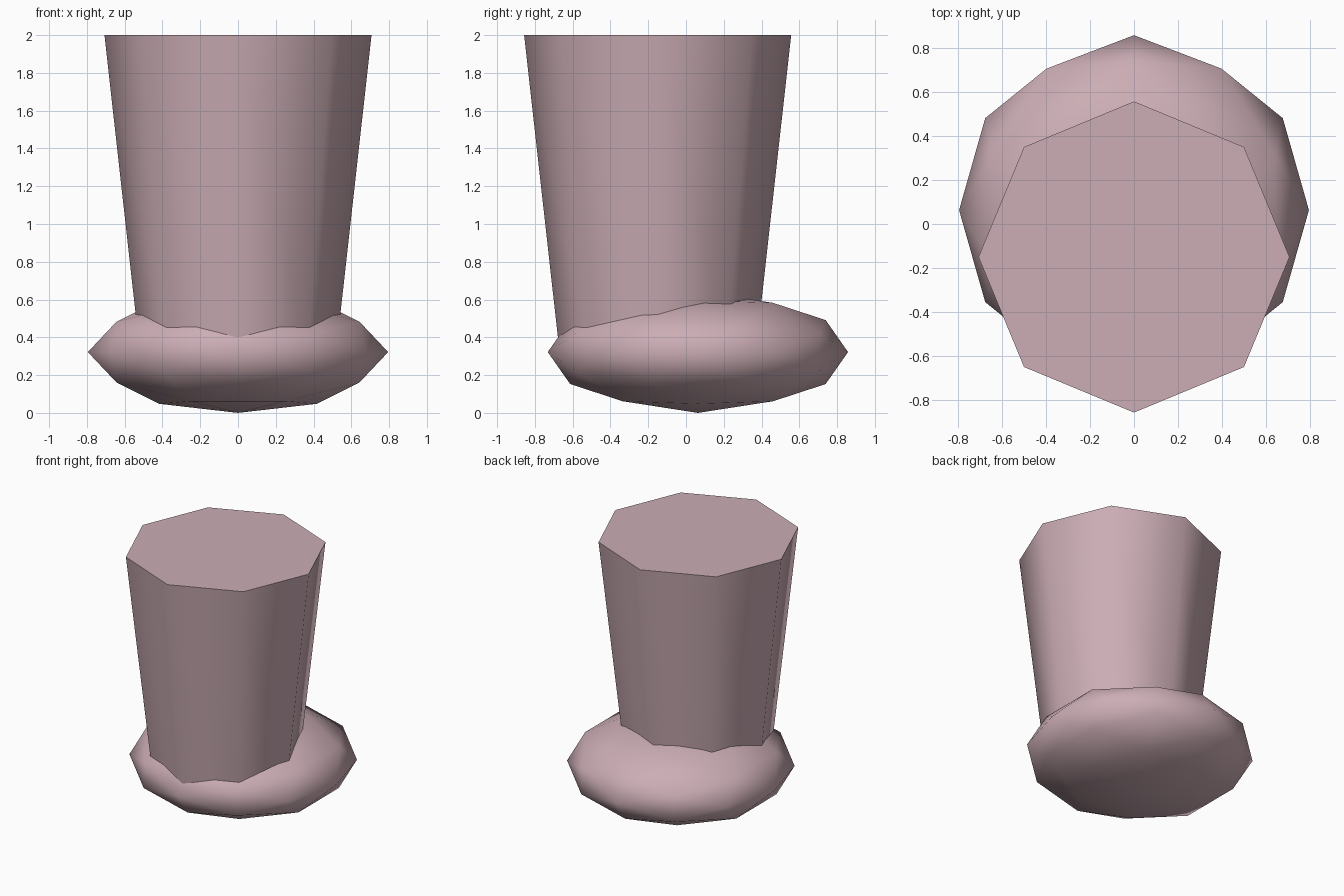
import bpy
import math
from mathutils import Matrix

cube = bpy.data.objects.get("Cube")
if cube:
    bpy.data.objects.remove(cube, do_unlink=True)

# One dusty pink colour for the whole model
pink = bpy.data.materials.new("dusty_pink")
pink.use_nodes = True
colour = (0.60, 0.42, 0.46, 1)
pink.diffuse_color = colour
pink.node_tree.nodes["Principled BSDF"].inputs["Base Color"].default_value = colour


def finish(name):
    obj = bpy.context.object
    obj.name = obj.data.name = name
    obj.data.materials.append(pink)
    bpy.ops.object.shade_smooth_by_angle(angle=math.radians(60))
    return obj


# Leg: eight-sided, widening upwards, with its lower end sunk into the foot
bottom, top = 0.3, 2.0
bpy.ops.mesh.primitive_cone_add(
    vertices=8, radius1=0.517, radius2=0.707, depth=top - bottom,
    location=(0, -0.15, (bottom + top) / 2))
finish("leg")

# Foot: flattened icosphere, tilted so that an edge lies across its top
bpy.ops.mesh.primitive_ico_sphere_add(
    subdivisions=2, radius=1, location=(0, 0.063, 0.322))
tilt = Matrix.Rotation(-math.atan(2) / 2, 4, "Y")
flatten = Matrix.Diagonal((0.795, 0.795, 0.322, 1))
bpy.context.object.data.transform(flatten @ tilt)
finish("foot")
